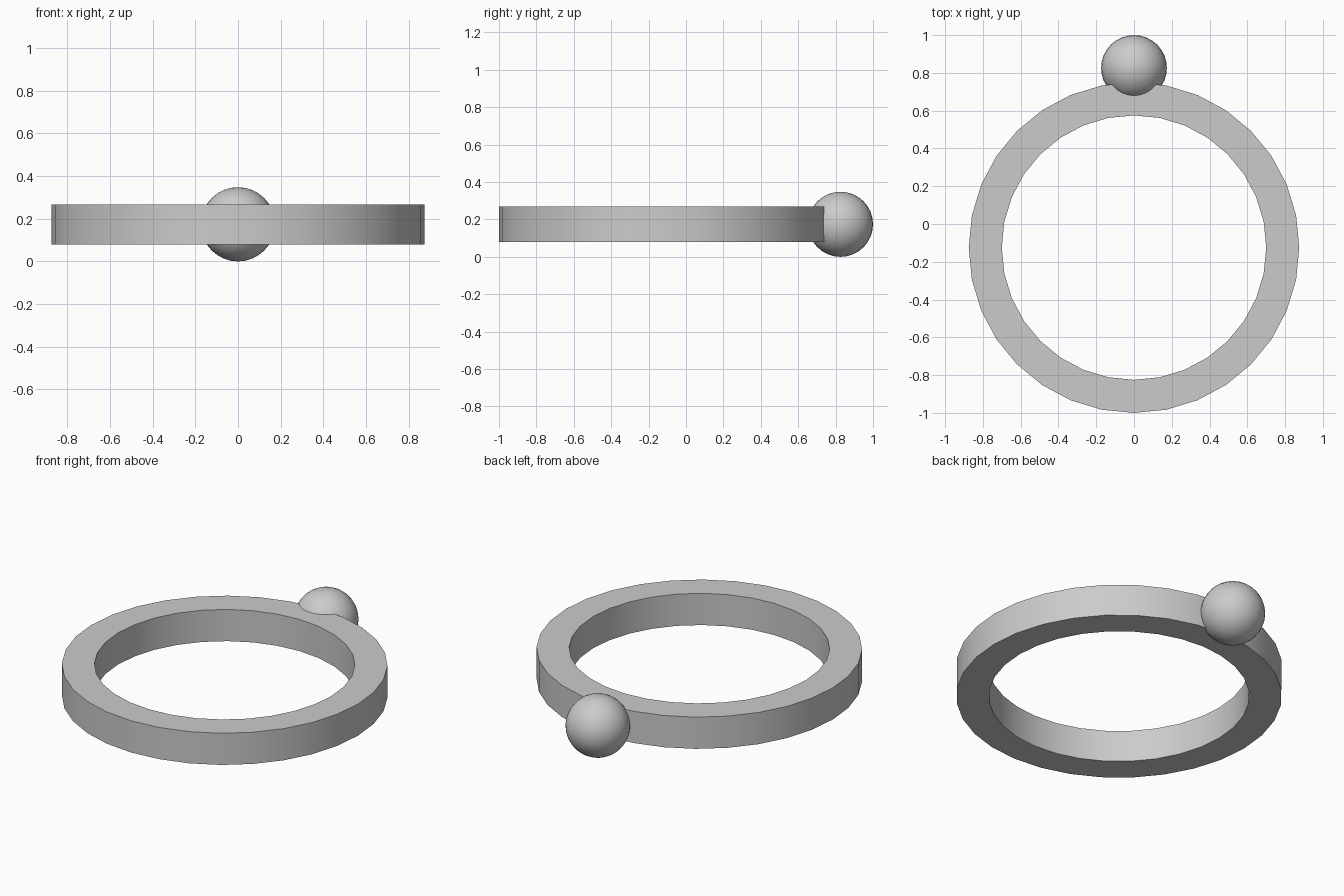
import bpy
import bmesh
from math import cos, sin, tau, radians

cube = bpy.data.objects.get("Cube")
if cube:
    bpy.data.objects.remove(cube, do_unlink=True)

SIDES = 32
OUTER, INNER = 0.875, 0.70
BEAD = 0.174
HALF_HEIGHT = 0.094

grey = bpy.data.materials.new("plain grey")
grey.use_nodes = True
grey.diffuse_color = (0.6, 0.6, 0.6, 1)
grey.node_tree.nodes["Principled BSDF"].inputs["Base Color"].default_value = grey.diffuse_color


def finish(name, bm, location):
    bmesh.ops.recalc_face_normals(bm, faces=bm.faces)
    mesh = bpy.data.meshes.new(name)
    bm.to_mesh(mesh)
    bm.free()
    mesh.materials.append(grey)
    obj = bpy.data.objects.new(name, mesh)
    obj.location = location
    bpy.context.collection.objects.link(obj)
    bpy.ops.object.select_all(action="DESELECT")
    obj.select_set(True)
    bpy.context.view_layer.objects.active = obj
    bpy.ops.object.shade_smooth_by_angle(angle=radians(30))


# Flat band: a rectangular section carried round the circle
bm = bmesh.new()
section = [(OUTER, -HALF_HEIGHT), (OUTER, HALF_HEIGHT),
           (INNER, HALF_HEIGHT), (INNER, -HALF_HEIGHT)]
loops = [[bm.verts.new((r * cos(tau * i / SIDES), r * sin(tau * i / SIDES), z))
          for r, z in section] for i in range(SIDES)]
for i, loop in enumerate(loops):
    following = loops[(i + 1) % SIDES]
    for j in range(4):
        k = (j + 1) % 4
        bm.faces.new((loop[j], following[j], following[k], loop[k]))
finish("ring_band", bm, (0, OUTER - 1, BEAD))

# Round bead set into the back of the band
bm = bmesh.new()
bmesh.ops.create_uvsphere(bm, u_segments=SIDES, v_segments=16, radius=BEAD)
finish("ring_bead", bm, (0, 1 - BEAD, BEAD))
